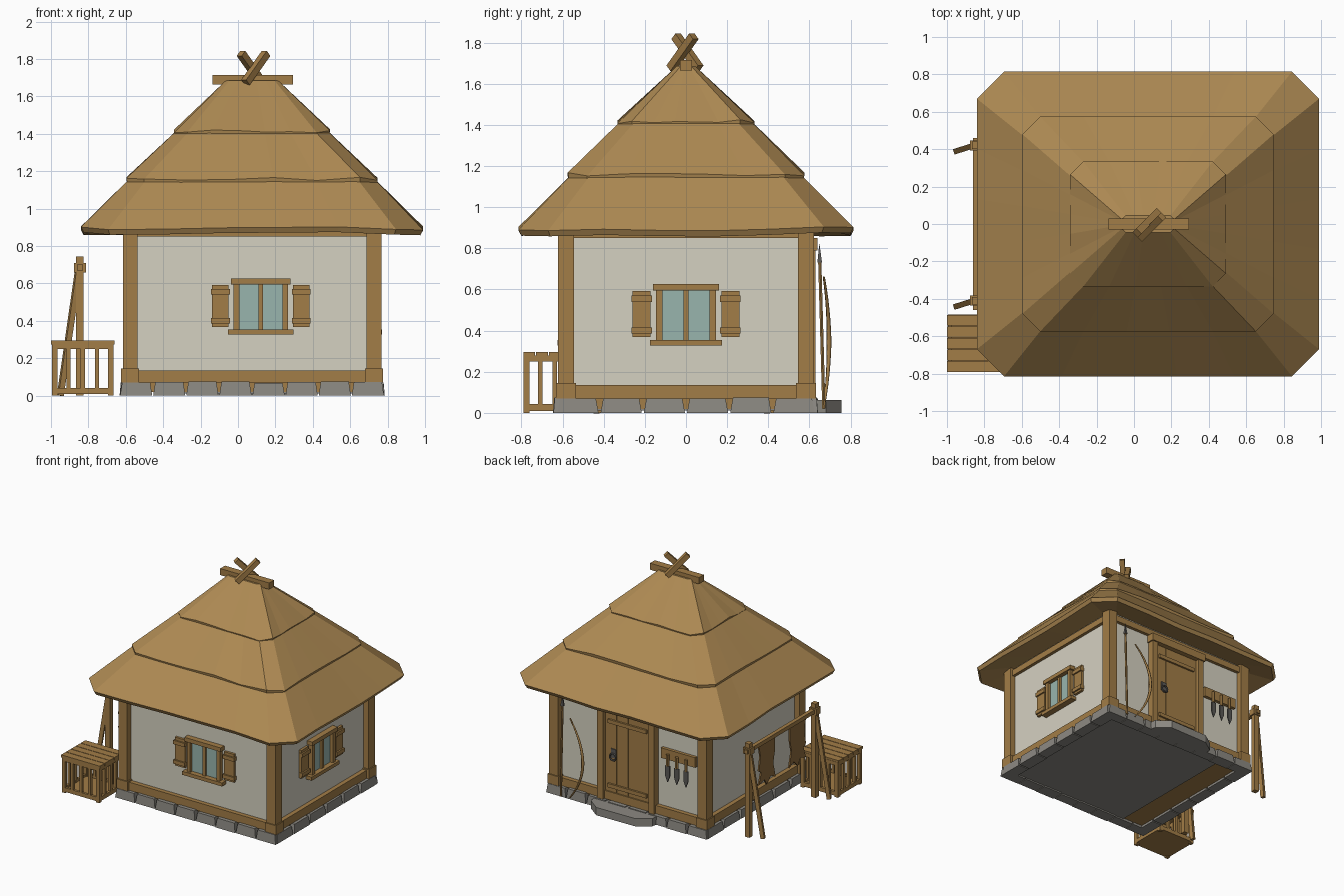
import bpy, bmesh, math, random
from mathutils import Matrix, Vector

random.seed(4)
if "Cube" in bpy.data.objects:
    bpy.data.objects.remove(bpy.data.objects["Cube"])
CX = 0.075  # house centre in x


def material(name, hexcode):
    rgb = [int(hexcode[i:i + 2], 16) / 255 for i in (0, 2, 4)]
    col = [((c + 0.055) / 1.055) ** 2.4 for c in rgb] + [1]
    m = bpy.data.materials.new(name)
    m.use_nodes = True
    m.diffuse_color = col
    m.node_tree.nodes["Principled BSDF"].inputs["Base Color"].default_value = col
    return m


THATCH = material("thatch", "AE8A53")
WOOD = material("wood", "A27D47")
PLASTER = material("plaster", "D5D1C1")
STONE = material("stone", "8C8982")
GLASS = material("window glass", "99B5AE")
IRON = material("dark iron", "5A5855")
HIDE = material("hide", "8C6A3C")


def finish(name, bm, mat):
    bmesh.ops.recalc_face_normals(bm, faces=bm.faces)
    me = bpy.data.meshes.new(name)
    bm.to_mesh(me)
    bm.free()
    me.materials.append(mat)
    ob = bpy.data.objects.new(name, me)
    bpy.context.collection.objects.link(ob)
    return ob


def boxes(name, mat, spans, frame=Matrix()):
    """Boxes given as (x0, x1, y0, y1, z0, z1), joined in one part."""
    bm = bmesh.new()
    for x0, x1, y0, y1, z0, z1 in spans:
        m = Matrix.Translation(((x0 + x1) / 2, (y0 + y1) / 2, (z0 + z1) / 2))
        m = frame @ m @ Matrix.Diagonal((x1 - x0, y1 - y0, z1 - z0, 1))
        bmesh.ops.create_cube(bm, size=1, matrix=m)
    return finish(name, bm, mat)


def beam(name, mat, p, q, w, sides=4, tip=None):
    """Straight pole from p to q; tip sets the radius at q."""
    p, q = Vector(p), Vector(q)
    d = q - p
    bm = bmesh.new()
    m = Matrix.Translation((p + q) / 2) @ d.to_track_quat('Z', 'Y').to_matrix().to_4x4()
    m = m @ Matrix.Rotation(math.pi / sides, 4, 'Z')
    bmesh.ops.create_cone(bm, cap_ends=True, segments=sides, radius1=w,
                          radius2=w if tip is None else tip, depth=d.length, matrix=m)
    return finish(name, bm, mat)


def plate(name, mat, pts, thick):
    """Polygon extruded along the given vector."""
    bm = bmesh.new()
    f = bm.faces.new([bm.verts.new(p) for p in pts])
    ex = bmesh.ops.extrude_face_region(bm, geom=[f])
    bmesh.ops.translate(bm, vec=thick, verts=[v for v in ex["geom"] if isinstance(v, bmesh.types.BMVert)])
    if f.is_valid is False:
        bm.faces.new(bm.verts[:len(pts)])
    return finish(name, bm, mat)


# Thatch: each tier is a loft of chamfered rectangles with a ragged lower edge
def ring(hx, hy, c, z, n=5):
    corners = [(hx - c, -hy), (hx, c - hy), (hx, hy - c), (hx - c, hy),
               (c - hx, hy), (-hx, hy - c), (-hx, c - hy), (c - hx, -hy)]
    pts = []
    for i, a in enumerate(corners):
        b = corners[(i + 1) % 8]
        k = n if i % 2 else 1
        pts += [Vector((CX + a[0] + (b[0] - a[0]) * j / k, a[1] + (b[1] - a[1]) * j / k, z))
                for j in range(k)]
    return pts


def thatch_tier(name, profile, ragged):
    bm = bmesh.new()
    wave = [random.uniform(-ragged, ragged) for _ in ring(1, 1, 0.1, 0)]
    loops = []
    for i, level in enumerate(profile):
        pts = ring(*level)
        if i in (1, 2):
            for p, w in zip(pts, wave):
                p.z += w
        loops.append([bm.verts.new(p) for p in pts])
    for a, b in zip(loops, loops[1:]):
        for i in range(len(a)):
            j = (i + 1) % len(a)
            bm.faces.new((a[i], a[j], b[j], b[i]))
    bm.faces.new(loops[0])
    bm.faces.new(loops[-1])
    finish(name, bm, THATCH)


thatch_tier("lower_thatch", [(0.62, 0.55, 0.05, 0.93), (0.90, 0.80, 0.14, 0.867),
                             (0.915, 0.815, 0.145, 0.895), (0.64, 0.54, 0.09, 1.175)], 0.011)
thatch_tier("middle_thatch", [(0.63, 0.53, 0.09, 1.14), (0.667, 0.57, 0.09, 1.135),
                              (0.672, 0.575, 0.095, 1.16), (0.39, 0.305, 0.07, 1.43)], 0.01)
thatch_tier("upper_thatch", [(0.38, 0.30, 0.07, 1.4), (0.412, 0.33, 0.07, 1.39),
                             (0.416, 0.334, 0.07, 1.415), (0.14, 0.045, 0.02, 1.685)], 0.01)

# Ridge beam and crossed finial
boxes("ridge_beam", WOOD, [(-0.135, 0.295, -0.03, 0.03, 1.663, 1.715)])
for s in (-1, 1):
    a, b = Vector((0.055, 0.055, 0)) * s, Vector((0.012, -0.012, 0)) * s
    mid = Vector((0.083, -0.005, 1.755))
    beam("finial_beam", WOOD, mid + b - a - Vector((0, 0, 0.08)), mid + b + a + Vector((0, 0, 0.075)), 0.027)

# Walls, sills, top plates and corner posts
boxes("walls", PLASTER, [(-0.57, 0.72, -0.575, 0.575, 0.07, 0.93)])
boxes("floor", WOOD, [(-0.59, 0.74, -0.595, 0.595, 0.02, 0.075)])
boxes("floor_underside", STONE, [(-0.36, 0.74, -0.59, 0.59, 0.012, 0.02)])
timbers = []
for z0, z1, out in ((0.07, 0.135, 0.61), (0.85, 0.9, 0.6)):
    for s in (-1, 1):
        y, x = sorted((s * 0.56, s * out)), sorted((s * 0.63, s * (out + 0.07)))
        timbers += [(-0.56, 0.71, *y, z0, z1), (CX + x[0], CX + x[1], -0.56, 0.56, z0, z1)]
boxes("sills_and_plates", WOOD, timbers)
posts = []
for sx in (-1, 1):
    for sy in (-1, 1):
        x, y = CX + sx * 0.652, sy * 0.583
        posts += [(x - 0.039, x + 0.039, y - 0.039, y + 0.039, 0.07, 0.925),
                  (x - 0.048, x + 0.048, y - 0.048, y + 0.048, 0.07, 0.145)]
boxes("corner_posts", WOOD, posts)

# Foundation stones, narrower at the top
bm = bmesh.new()


def stone(x, y, lx, ly):
    h = random.uniform(0.066, 0.076)
    m = Matrix.Translation((x, y, h / 2)) @ Matrix.Diagonal((lx, ly, h, 1))
    for v in bmesh.ops.create_cube(bm, size=1, matrix=m)["verts"]:
        if v.co.z > h / 2:
            v.co.x += (x - v.co.x) * 0.13
            v.co.y += (y - v.co.y) * 0.13


for s in (-1, 1):
    for i in range(8):
        stone(CX + (i - 3.5) * 0.177, s * 0.597, 0.172, random.uniform(0.085, 0.1))
    for i in range(6):
        stone(CX + s * 0.66, (i - 2.5) * 0.21, random.uniform(0.085, 0.1), 0.2)
finish("foundation_stones", bm, STONE)


# Windows, built facing -y and then turned to their wall
def window(frame):
    bars = [(-0.175, 0.175, -0.05, 0, 0.327, 0.355), (-0.16, 0.16, -0.045, 0, 0.595, 0.627),
            (-0.012, 0.012, -0.025, 0, 0.35, 0.6)]
    shutters = []
    for s in (-1, 1):
        bars.append((*sorted((s * 0.115, s * 0.145)), -0.035, 0, 0.35, 0.6))
        shutters.append((*sorted((s * 0.172, s * 0.26)), -0.02, 0, 0.368, 0.592))
        for z in (0.40, 0.555):
            shutters.append((*sorted((s * 0.166, s * 0.266)), -0.032, 0, z - 0.015, z + 0.015))
    boxes("window_frame", WOOD, bars, frame)
    boxes("window_shutters", WOOD, shutters, frame)
    boxes("window_glass", GLASS, [(-0.116, 0.116, -0.009, 0, 0.35, 0.6)], frame)


window(Matrix.Translation((0.122, -0.575, 0)))
window(Matrix.Translation((0.72, 0, 0)) @ Matrix.Rotation(math.pi / 2, 4, 'Z'))

# Door with frame, battens, ring handle and step
DX = 0.09
boxes("door", WOOD, [(DX - 0.2 + i * 0.1, DX - 0.103 + i * 0.1, 0.57, 0.6, 0.08, 0.8) for i in range(4)])
boxes("door_frame", WOOD, [(DX - 0.25, DX - 0.2, 0.57, 0.63, 0.07, 0.84), (DX + 0.2, DX + 0.25, 0.57, 0.63, 0.07, 0.84),
                           (DX - 0.26, DX + 0.26, 0.57, 0.64, 0.79, 0.85)])
boxes("door_battens", WOOD, [(DX - 0.17, DX + 0.17, 0.6, 0.615, z, z + 0.03) for z in (0.17, 0.68)])
boxes("handle_plate", IRON, [(0.19, 0.235, 0.6, 0.608, 0.41, 0.48)])
bpy.ops.mesh.primitive_torus_add(location=(0.212, 0.615, 0.42), rotation=(math.pi / 2, 0, 0), major_radius=0.027,
                                 minor_radius=0.007, major_segments=12, minor_segments=6)
handle = bpy.context.object
handle.name = "ring_handle"
handle.data.materials.append(IRON)
plate("door_step", STONE, [(DX + x, y, 0) for x, y in
      ((-0.28, 0.6), (0.28, 0.6), (0.27, 0.68), (0.17, 0.755), (-0.17, 0.75), (-0.27, 0.68))], Vector((0, 0, 0.062)))

# Tool board with three knives
boxes("tool_board", WOOD, [(-0.5, -0.2, 0.575, 0.6, 0.52, 0.6)])
for x in (-0.43, -0.35, -0.27):
    beam("knife_handle", WOOD, (x, 0.615, 0.48), (x, 0.615, 0.57), 0.013, 6)
    plate("knife_blade", IRON, [(x - 0.02, 0.61, 0.48), (x + 0.02, 0.61, 0.48), (x + 0.02, 0.61, 0.4),
                                (x, 0.61, 0.35), (x - 0.02, 0.61, 0.4)], Vector((0, 0.009, 0)))

# Spear and bow leaning on the back wall
beam("spear_shaft", WOOD, (0.63, 0.67, 0.02), (0.63, 0.65, 0.74), 0.009, 6)
beam("spear_head", IRON, (0.63, 0.65, 0.73), (0.63, 0.648, 0.82), 0.016, 4, 0.001)
curve = bpy.data.curves.new("bow", 'CURVE')
curve.dimensions = '3D'
curve.bevel_depth = 0.011
curve.bevel_resolution = 1
curve.use_fill_caps = True
spline = curve.splines.new('POLY')
spline.points.add(12)
for i, p in enumerate(spline.points):
    t = i / 6 - 1
    p.co = (0.42 + 0.13 * t * t, 0.695 - 0.025 * t * t, 0.345 + 0.315 * t, 1)
    p.radius = 1.1 - 0.6 * abs(t)
curve.materials.append(WOOD)
bpy.context.collection.objects.link(bpy.data.objects.new("bow", curve))

# Drying rack with two hides
RX = -0.845
for y in (-0.41, 0.42):
    boxes("rack_post", WOOD, [(RX - 0.02, RX + 0.02, y - 0.02, y + 0.02, 0, 0.745)])
    boxes("rack_lashing", WOOD, [(RX - 0.032, RX + 0.032, y - 0.027, y + 0.027, 0.66, 0.71)])
    beam("rack_brace", WOOD, (-0.95, y - 0.03, 0), (RX - 0.01, y, 0.66), 0.021)
beam("rack_bar", WOOD, (RX, -0.46, 0.685), (RX, 0.46, 0.685), 0.022)
outline = [(-0.1, 0.67), (0.1, 0.67), (0.08, 0.58), (0.1, 0.47), (0.07, 0.45), (0.1, 0.36), (0.03, 0.38),
           (0, 0.33), (-0.05, 0.38), (-0.11, 0.35), (-0.08, 0.47), (-0.1, 0.56)]
for y, flip in ((0.2, 1), (-0.19, -1)):
    plate("hanging_hide", HIDE, [(RX - 0.006, y + flip * u, z) for u, z in outline], Vector((0.012, 0, 0)))

# Slatted crate
X0, X1, Y0, Y1 = -0.995, -0.665, -0.79, -0.485
crate = [(X0, X1, Y0, Y1, 0.01, 0.025)]
crate += [(X0 - 0.005, X1 + 0.005, Y0 + i * 0.0615, Y0 + i * 0.0615 + 0.057, 0.275, 0.295) for i in range(5)]
for z in (0.012, 0.25):
    crate += [(X0, X1, y, y + 0.02, z, z + 0.03) for y in (Y0, Y1 - 0.02)]
    crate += [(x, x + 0.02, Y0, Y1, z, z + 0.03) for x in (X0, X1 - 0.02)]
for i in range(5):
    w = 0.03 if i in (0, 4) else 0.022
    x, y = X0 + (X1 - X0 - w) * i / 4, Y0 + (Y1 - Y0 - w) * i / 4
    z = 0 if i in (0, 4) else 0.02
    crate += [(x, x + w, b, b + 0.024, z, 0.28) for b in (Y0, Y1 - 0.024)]
    crate += [(b, b + 0.024, y, y + w, z, 0.28) for b in (X0, X1 - 0.024)]
boxes("slatted_crate", WOOD, crate)
